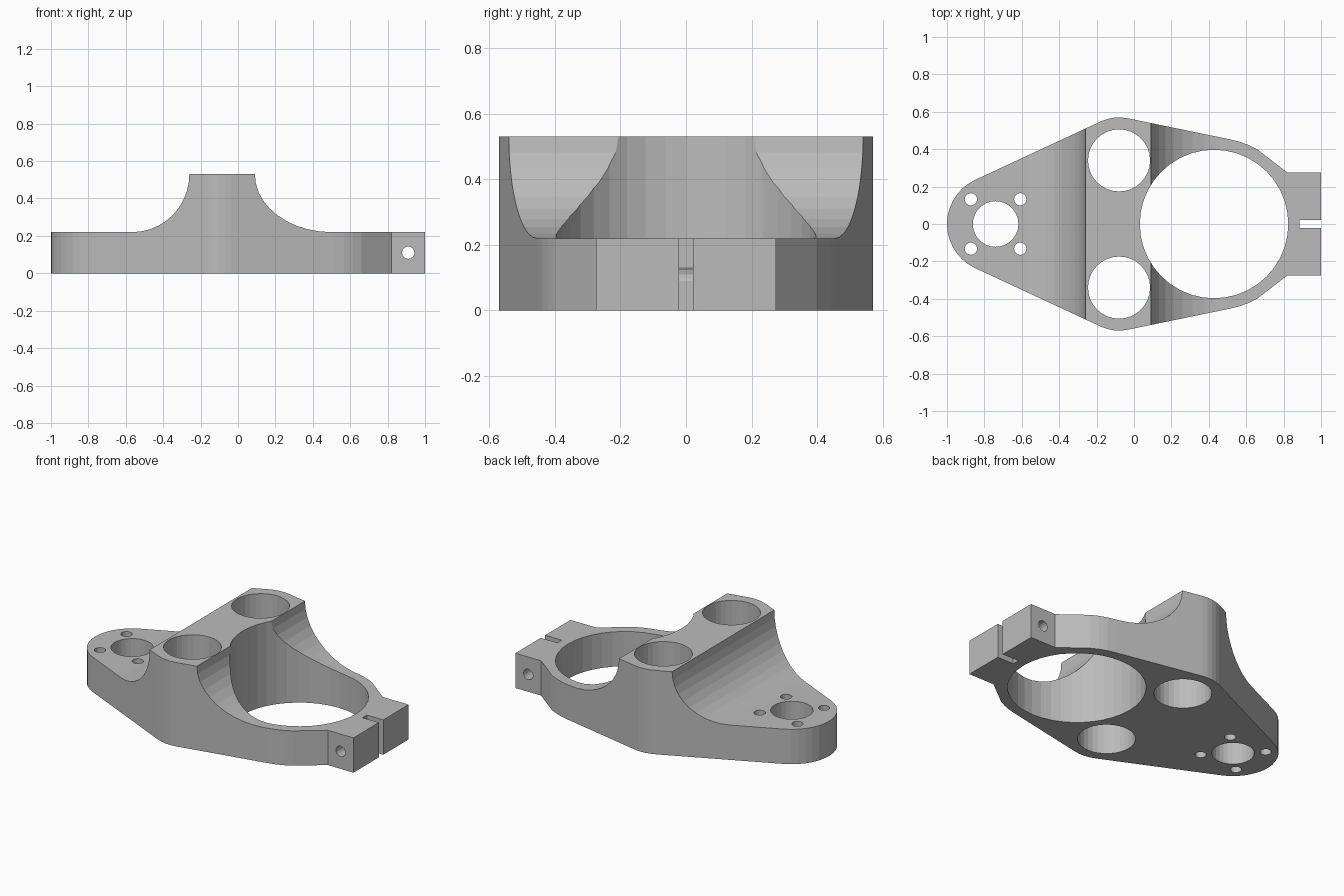
import bpy, bmesh
from math import sin, cos, pi, radians
from mathutils import Matrix, Vector

cube = bpy.data.objects.get("Cube")
if cube:
    bpy.data.objects.remove(cube, do_unlink=True)

grey = bpy.data.materials.new("machined_grey")
grey.use_nodes = True
COLOUR = (0.5, 0.5, 0.5, 1)
grey.diffuse_color = COLOUR
grey.node_tree.nodes["Principled BSDF"].inputs["Base Color"].default_value = COLOUR


def arc(cx, cy, rx, ry, start, end, steps):
    """Points on an elliptical arc, angles in degrees."""
    angles = [radians(start + (end - start) * i / steps) for i in range(steps + 1)]
    return [(cx + rx * cos(a), cy + ry * sin(a)) for a in angles]


def prism(name, points, low, high, along_y=False):
    """Extrude a closed outline along z, or an x-z outline along y."""
    bm = bmesh.new()
    face = bm.faces.new([bm.verts.new((x, y, low)) for x, y in points])
    new = bmesh.ops.extrude_face_region(bm, geom=[face])["geom"]
    verts = [g for g in new if isinstance(g, bmesh.types.BMVert)]
    bmesh.ops.translate(bm, verts=verts, vec=Vector((0, 0, high - low)))
    if along_y:
        bmesh.ops.transform(bm, matrix=Matrix.Rotation(pi / 2, 4, "X"), verts=bm.verts)
    bmesh.ops.recalc_face_normals(bm, faces=bm.faces)
    mesh = bpy.data.meshes.new(name)
    bm.to_mesh(mesh)
    bm.free()
    mesh.materials.append(grey)
    obj = bpy.data.objects.new(name, mesh)
    bpy.context.collection.objects.link(obj)
    return obj


def combine(target, cutter, operation="DIFFERENCE"):
    cutter.hide_render = True
    mod = target.modifiers.new(cutter.name, "BOOLEAN")
    mod.operation = operation
    mod.solver = "EXACT"
    mod.object = cutter
    bpy.context.view_layer.objects.active = target
    bpy.ops.object.modifier_apply(modifier=mod.name)
    bpy.data.objects.remove(cutter, do_unlink=True)


def drill(x, y, radius, sides, along_y=False):
    circle = arc(x, y, radius, radius, 0, 360, sides)[:-1]
    combine(body, prism("bore", circle, -1, 1, along_y))


# Plan outline: back half from clamp to small end, then mirrored
half = [(1, 0.275), (0.82, 0.275)]
half += arc(0.43, 0, 0.46, 0.46, 60, 79, 3)
half += arc(-0.08, 0.34, 0.23, 0.23, 79, 114.6, 4)
half += arc(-0.74, 0, 0.26, 0.26, 114.6, 180, 7)
outline = half + [(x, -y) for x, y in reversed(half[:-1])]
body = prism("clamp_bracket", outline, 0, 0.53)

# Side profile: low plate with a raised bridge and concave flanks
side = [(-1.1, 0), (1.1, 0), (1.1, 0.22)]
side += arc(0.5, 0.53, 0.41, 0.31, 270, 180, 10)
side += arc(-0.565, 0.53, 0.305, 0.31, 0, -90, 10)
side += [(-1.1, 0.22)]
combine(body, prism("side_profile", side, -1, 1, True), "INTERSECT")

# Large clamp bore, twin tube bores, small end bore
drill(0.428, 0, 0.397, 40)
for sy in (-1, 1):
    drill(-0.08, sy * 0.34, 0.166, 32)
drill(-0.74, 0, 0.122, 28)

# Four screw holes around the small end bore
for sx in (-1, 1):
    for sy in (-1, 1):
        drill(-0.74 + sx * 0.132, sy * 0.132, 0.033, 16)

# Clamp slot and cross bolt hole
combine(body, prism("slot", [(0.885, -0.022), (1.1, -0.022), (1.1, 0.022), (0.885, 0.022)], -1, 1))
drill(0.91, 0.11, 0.033, 16, True)
